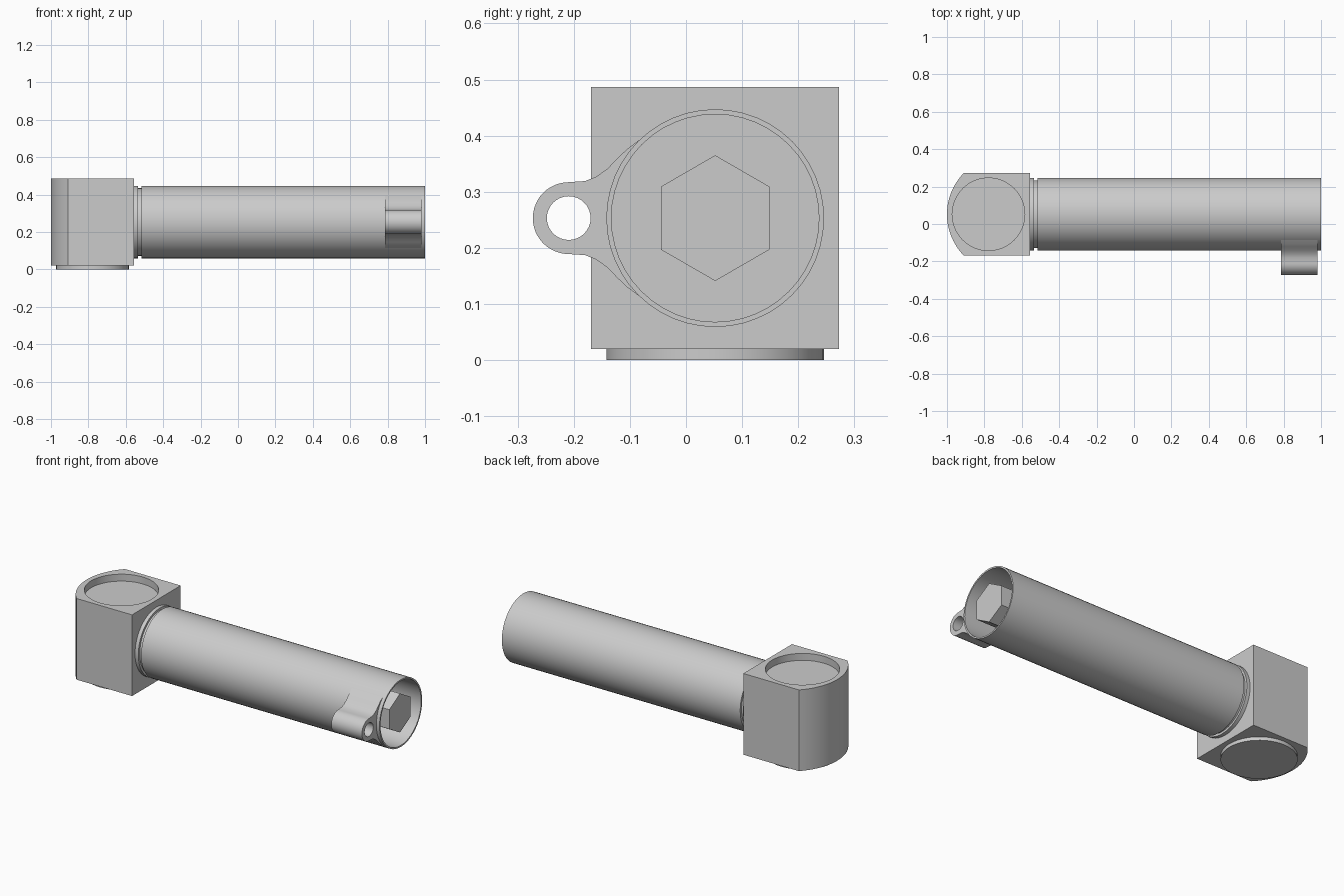
import bpy, bmesh, math
from mathutils import Vector

if "Cube" in bpy.data.objects:
    bpy.data.objects.remove(bpy.data.objects["Cube"])

AY, AZ = 0.052, 0.253      # tube axis
BX = -0.778                # socket centre
R = 0.194                  # shared outer radius

grey = bpy.data.materials.new("plain grey")
grey.use_nodes = True
colour = (0.6, 0.6, 0.6, 1)
grey.diffuse_color = colour
grey.node_tree.nodes["Principled BSDF"].inputs["Base Color"].default_value = colour


def finish(bm, name):
    bmesh.ops.remove_doubles(bm, verts=bm.verts, dist=1e-5)
    bmesh.ops.recalc_face_normals(bm, faces=bm.faces)
    mesh = bpy.data.meshes.new(name)
    bm.to_mesh(mesh)
    bm.free()
    mesh.materials.append(grey)
    ob = bpy.data.objects.new(name, mesh)
    bpy.context.collection.objects.link(ob)
    return ob


def smooth(ob):
    bpy.ops.object.select_all(action="DESELECT")
    ob.select_set(True)
    bpy.context.view_layer.objects.active = ob
    bpy.ops.object.shade_smooth_by_angle(angle=math.radians(30))


def prism(name, points, depth):
    """Extrude a closed outline along a vector."""
    bm = bmesh.new()
    face = bm.faces.new([bm.verts.new(p) for p in points])
    new = bmesh.ops.extrude_face_region(bm, geom=[face], use_keep_orig=True)
    moved = [g for g in new["geom"] if isinstance(g, bmesh.types.BMVert)]
    bmesh.ops.translate(bm, verts=moved, vec=Vector(depth))
    return finish(bm, name)


def arc(cx, cy, r, start, end, n):
    """Points on an arc, angles in degrees."""
    angles = [math.radians(start + (end - start) * i / n) for i in range(n + 1)]
    return [(cx + r * math.cos(a), cy + r * math.sin(a)) for a in angles]


def circle(cx, cy, r, n=48, start=0):
    return arc(cx, cy, r, start, start + 360, n)[:-1]


def cut(ob, cutter):
    mod = ob.modifiers.new("cut", "BOOLEAN")
    mod.operation = "DIFFERENCE"
    mod.solver = "EXACT"
    mod.object = cutter
    cutter.hide_render = True
    bpy.context.view_layer.objects.active = ob
    bpy.ops.object.modifier_apply(modifier=mod.name)
    bpy.data.objects.remove(cutter)


# Head block with a bowed outer end and a round socket on top
bow = arc(-0.684, AY, 0.316, 135.6, 224.4, 20)
outline = [(-0.556, 0.273)] + bow + [(-0.556, -0.169)]
block = prism("head_block", [(x, y, 0.02) for x, y in outline], (0, 0, 0.467))
socket = prism("socket_cutter", [(x, y, 0.447) for x, y in circle(BX, AY, R)], (0, 0, 0.2))
cut(block, socket)
smooth(block)

# Round foot under the head
smooth(prism("round_foot", [(x, y, 0) for x, y in circle(BX, AY, R)], (0, 0, 0.022)))

# Tube with collar, groove and an open end
profile = [(-0.57, 0), (-0.57, R), (-0.535, R), (-0.535, 0.181), (-0.517, 0.181),
           (-0.517, R), (1, R), (1, 0.185), (0.8, 0.185), (0.8, 0)]
bm = bmesh.new()
verts = [bm.verts.new((x, AY, AZ + r)) for x, r in profile]
edges = [bm.edges.new(pair) for pair in zip(verts, verts[1:])]
bmesh.ops.spin(bm, geom=verts + edges, cent=(0, AY, AZ), axis=(1, 0, 0),
               angle=math.tau, steps=48, use_merge=True)
smooth(finish(bm, "tube"))

# Hexagonal core inside the open end
prism("hex_core", [(0.79, y, z) for y, z in circle(AY, AZ, 0.112, 6, 30)], (0.205, 0, 0))

# Side lug: rounded eye blended into the tube, with a through hole
LY = -0.209
flare = [(-0.18, 0.066), (-0.16, 0.074), (-0.14, 0.088),
         (-0.122, 0.107), (-0.105, 0.123), (-0.085, 0.138)]
upper = [(y, AZ + h) for y, h in flare]
lower = [(y, AZ - h) for y, h in reversed(flare)]
eye = arc(LY, AZ, 0.064, 270, 90, 24)
inner = arc(AY, AZ, 0.19, 135, 225, 16)
lug = prism("side_lug", [(0.785, y, z) for y, z in eye + upper + inner + lower], (0.195, 0, 0))
hole = prism("hole_cutter", [(0.7, y, z) for y, z in circle(LY, AZ, 0.039, 32)], (0.4, 0, 0))
cut(lug, hole)
smooth(lug)
